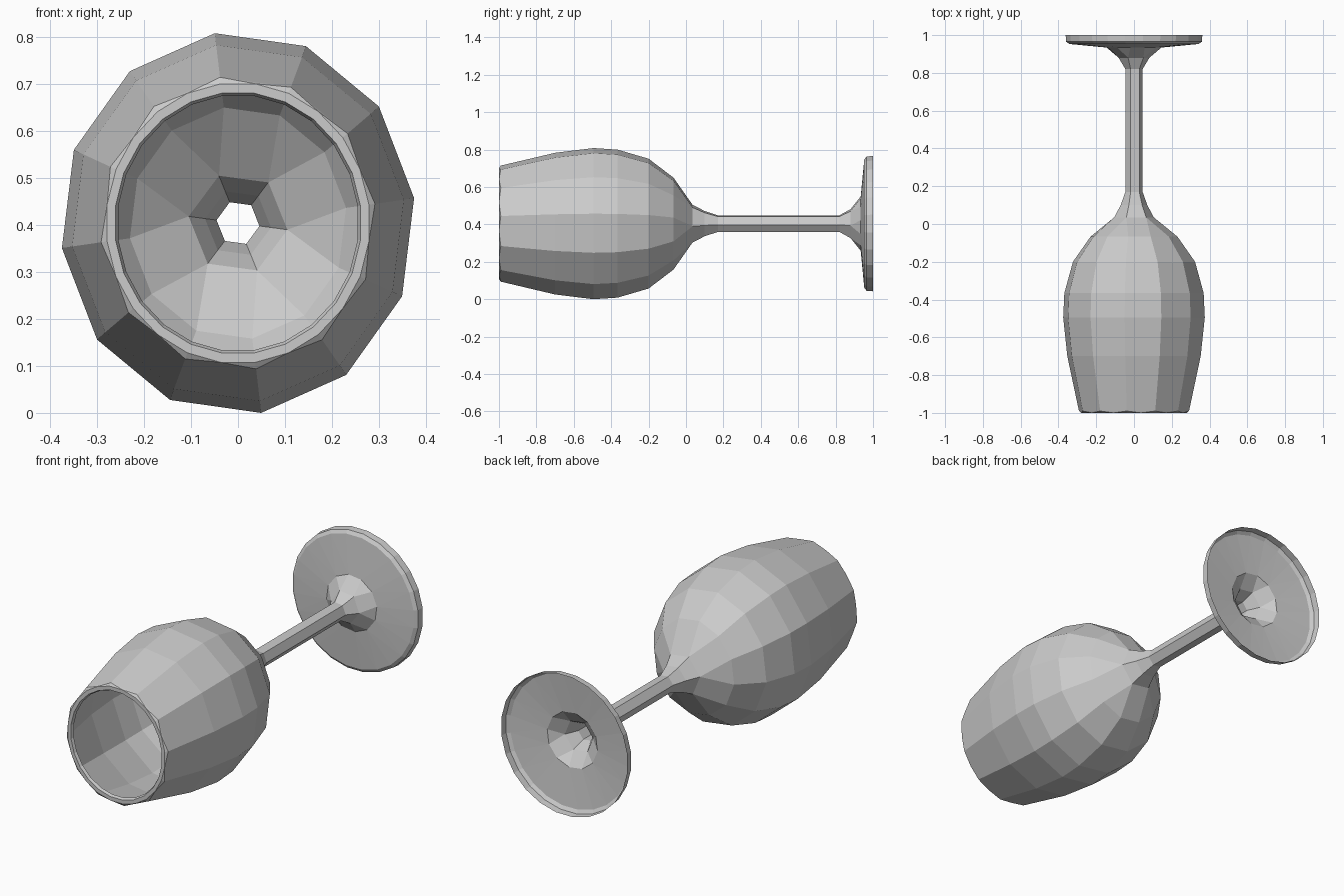
import bpy, bmesh
from math import cos, sin, radians

if "Cube" in bpy.data.objects:
    bpy.data.objects.remove(bpy.data.objects["Cube"])

AXIS_Z = 0.404  # height of the glass axis, which runs along y


def ring_shell(name, rings):
    """Flat shaded shell through rings (y, x radius, z radius, sides, phase in degrees)."""
    bm = bmesh.new()
    loops = []
    for y, rx, rz, n, phase in rings:
        angles = [phase + k * 360 / n for k in range(n)]
        loops.append((n, phase, [bm.verts.new((rx * cos(radians(a)), y, AXIS_Z + rz * sin(radians(a))))
                                 for a in angles]))
    # join neighbouring rings, with triangles where the side counts differ
    for (n, pa, va), (m, pb, vb) in zip(loops, loops[1:]):
        i = j = 0
        while i < n or j < m:
            mid_a = pa + (i + 0.5) * 360 / n if i < n else 1e9
            mid_b = pb + (j + 0.5) * 360 / m if j < m else 1e9
            a0, a1 = va[i % n], va[(i + 1) % n]
            b0, b1 = vb[j % m], vb[(j + 1) % m]
            if abs(mid_a - mid_b) < 1e-4:
                bm.faces.new((a0, a1, b1, b0))
                i, j = i + 1, j + 1
            elif mid_a < mid_b:
                bm.faces.new((a0, a1, b0))
                i += 1
            else:
                bm.faces.new((a0, b1, b0))
                j += 1
    mesh = bpy.data.meshes.new(name)
    bm.to_mesh(mesh)
    bm.free()
    obj = bpy.data.objects.new(name, mesh)
    bpy.context.collection.objects.link(obj)
    return obj


P, H = 7.5, -7.5  # phases of the 12/24-sided rings and of the hexagons
neck = (0.035, 0.106, 0.109, 6, H)
stem_top = (0.17, 0.046, 0.048, 6, H)
stem_end = (0.82, 0.046, 0.048, 6, H)

# bowl: folded 24-sided lip, 12-sided body, hexagonal neck
ring_shell("bowl", [
    (-0.985, 0.257, 0.273, 24, P),
    (-1.0, 0.263, 0.279, 24, P),
    (-1.0, 0.281, 0.299, 24, P),
    (-0.99, 0.294, 0.313, 12, P),
    (-0.70, 0.356, 0.382, 12, P),
    (-0.495, 0.378, 0.4075, 12, P),
    (-0.366, 0.372, 0.399, 12, P),
    (-0.20, 0.326, 0.350, 12, P),
    (-0.067, 0.232, 0.248, 12, P),
    neck])

# stem: hollow hexagonal tube flaring into the bowl
ring_shell("stem", [neck, (0.10, 0.071, 0.073, 6, H), stem_top, stem_end])

# foot: shallow disc with a turned-down edge, open underneath
ring_shell("foot", [
    stem_end,
    (0.88, 0.082, 0.084, 6, H),
    (0.934, 0.146, 0.146, 12, P),
    (0.953, 0.345, 0.345, 24, P),
    (0.965, 0.362, 0.362, 24, P),
    (1.0, 0.365, 0.365, 24, P)])
